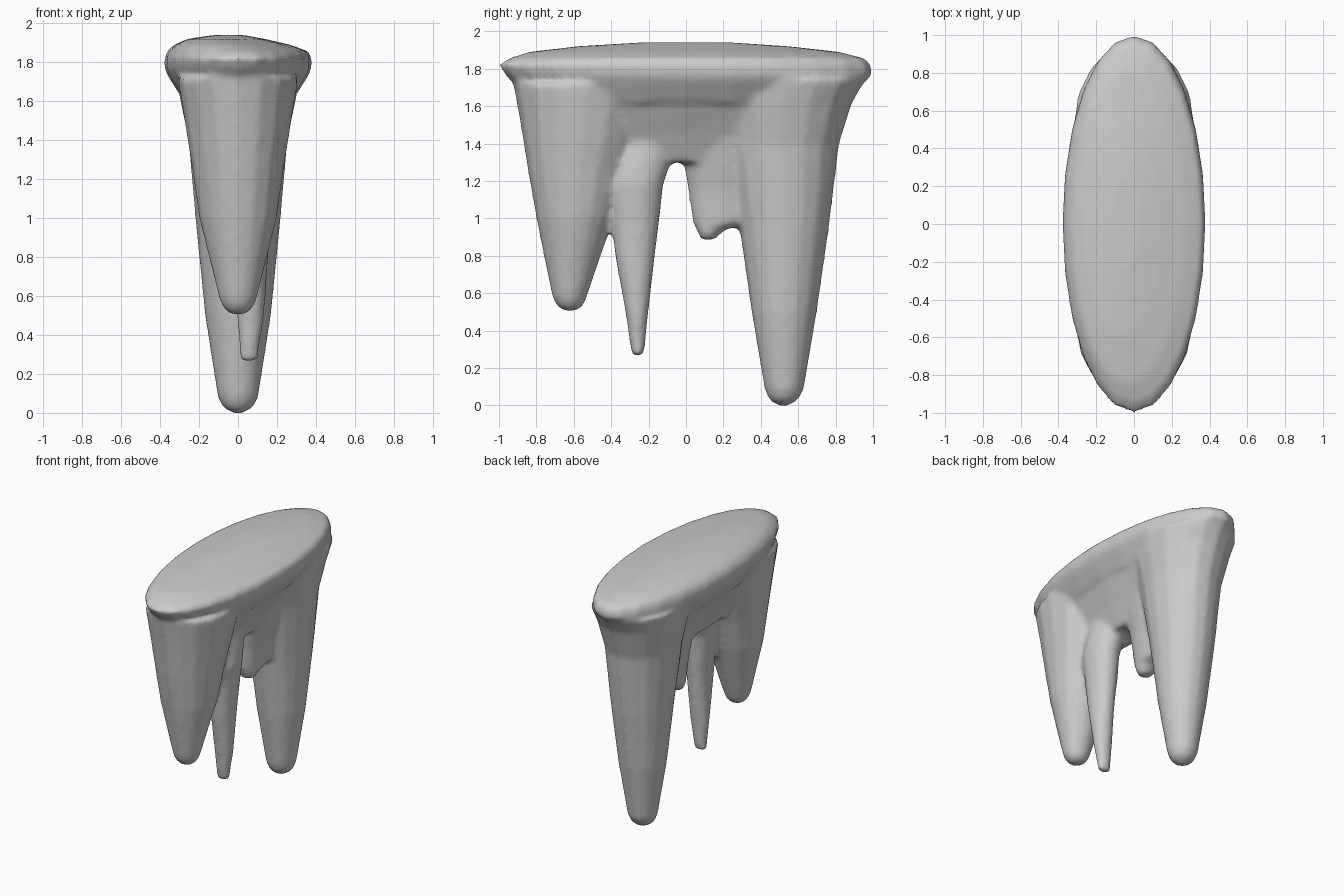
import bpy, bmesh
from math import sin, cos, pi

cube = bpy.data.objects.get("Cube")
if cube:
    bpy.data.objects.remove(cube, do_unlink=True)

stone = bpy.data.materials.new("plain grey")
stone.use_nodes = True
stone.diffuse_color = (0.6, 0.6, 0.6, 1)
stone.node_tree.nodes["Principled BSDF"].inputs["Base Color"].default_value = (0.6, 0.6, 0.6, 1)

bm = bmesh.new()


def loft(rings, sides=16):
    """Closed skin over ellipses given as (z, x centre, x radius, y front, y back)."""
    loops = []
    for z, cx, rx, front, back in rings:
        cy, ry = (front + back) / 2, (back - front) / 2
        angles = [2 * pi * i / sides for i in range(sides)]
        loops.append([bm.verts.new((cx + rx * cos(a), cy + ry * sin(a), z)) for a in angles])
    for low, high in zip(loops, loops[1:]):
        for i in range(sides):
            j = (i + 1) % sides
            bm.faces.new((low[i], low[j], high[j], high[i]))
    bm.faces.new(loops[0][::-1])
    bm.faces.new(loops[-1])


# Domed oval crown with its flared rim
loft([(1.62, 0, .29, -.88, .86), (1.73, 0, .36, -.93, .96), (1.77, 0, .378, -.97, 1.0),
      (1.82, 0, .378, -1.0, .99), (1.855, 0, .365, -.95, .96), (1.89, -.03, .30, -.84, .82),
      (1.92, -.06, .20, -.58, .55), (1.94, -.05, .08, -.25, .25)], 24)

# Thin wall joining the roots under the crown
loft([(1.30, 0, .12, -.75, .72), (1.45, 0, .19, -.80, .78), (1.6, 0, .27, -.86, .84),
      (1.75, 0, .35, -.92, .95)])

# Blunt front root
loft([(.505, 0, .03, -.65, -.59), (.53, 0, .07, -.69, -.55), (.58, 0, .095, -.715, -.53),
      (.80, 0, .15, -.76, -.455), (1.0, 0, .20, -.80, -.385), (1.25, 0, .235, -.845, -.31),
      (1.5, 0, .275, -.885, -.22), (1.72, 0, .31, -.925, -.15)])

# Slender side root, set to the left
loft([(.265, .055, .045, -.29, -.225), (.50, .065, .07, -.325, -.20), (.80, .07, .085, -.38, -.165),
      (1.0, .07, .10, -.40, -.14), (1.18, .075, .115, -.42, -.12), (1.3, .06, .12, -.42, -.08),
      (1.45, .03, .13, -.42, -.02)])

# Short stub root and the web behind it
loft([(.885, 0, .05, .08, .15), (.94, 0, .075, .055, .21), (.98, 0, .09, .035, .36),
      (1.15, 0, .11, .01, .42), (1.28, 0, .14, -.01, .45), (1.5, 0, .19, -.03, .5)])

# Long back root
loft([(0, 0, .03, .49, .55), (.03, 0, .08, .445, .60), (.085, 0, .105, .42, .63),
      (.50, 0, .17, .35, .70), (.95, 0, .215, .285, .765), (1.4, 0, .255, .20, .82),
      (1.62, 0, .30, .14, .89), (1.74, 0, .32, .1, .96)])

mesh = bpy.data.meshes.new("rooted_crown")
bmesh.ops.recalc_face_normals(bm, faces=bm.faces)
bm.to_mesh(mesh)
bm.free()
mesh.materials.append(stone)
body = bpy.data.objects.new("rooted_crown", mesh)
bpy.context.collection.objects.link(body)

# Fuse the parts into one skin and soften the joins
fuse = body.modifiers.new("fuse", 'REMESH')
fuse.mode = 'VOXEL'
fuse.voxel_size = 0.02
fuse.use_smooth_shade = True
soften = body.modifiers.new("soften", 'SMOOTH')
soften.factor = 0.5
soften.iterations = 4
